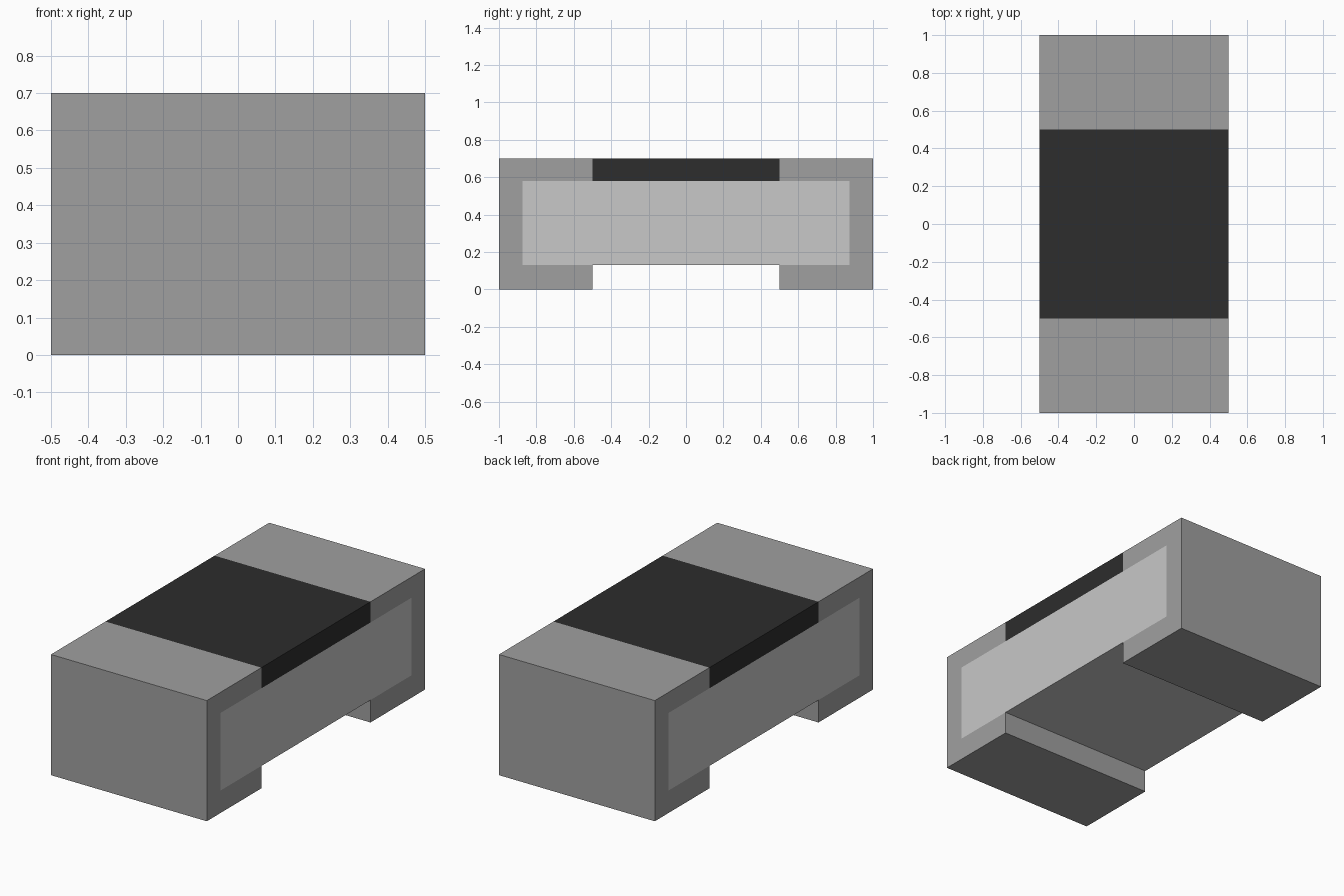
import bpy
import bmesh

if "Cube" in bpy.data.objects:
    bpy.data.objects.remove(bpy.data.objects["Cube"], do_unlink=True)

HALF_WIDTH = 0.5
LENGTH, CAP, CORE = 1.0, 0.5, 0.875    # half lengths along y
BOTTOM, TOP, HEIGHT = 0.13, 0.58, 0.7  # core underside, core top, full height


def material(name, level):
    mat = bpy.data.materials.new(name)
    mat.use_nodes = True
    color = (level, level, level, 1)
    mat.diffuse_color = color
    bsdf = next(n for n in mat.node_tree.nodes if n.type == "BSDF_PRINCIPLED")
    bsdf.inputs["Base Color"].default_value = color
    return mat


def extrude_profile(name, points, mat):
    """Extrude a (y, z) outline across the full width."""
    bm = bmesh.new()
    face = bm.faces.new([bm.verts.new((-HALF_WIDTH, y, z)) for y, z in points])
    result = bmesh.ops.extrude_face_region(bm, geom=[face])
    verts = [v for v in result["geom"] if isinstance(v, bmesh.types.BMVert)]
    bmesh.ops.translate(bm, verts=verts, vec=(2 * HALF_WIDTH, 0, 0))
    bmesh.ops.recalc_face_normals(bm, faces=bm.faces)
    mesh = bpy.data.meshes.new(name)
    bm.to_mesh(mesh)
    bm.free()
    mesh.materials.append(mat)
    obj = bpy.data.objects.new(name, mesh)
    bpy.context.collection.objects.link(obj)
    return obj


def rectangle(half, low, high):
    return [(-half, low), (half, low), (half, high), (-half, high)]


metal = material("terminal grey", 0.352)
ceramic = material("ceramic light grey", 0.578)
black = material("coating black", 0.026)

# Ceramic core and the dark coating on top of it
extrude_profile("ceramic_core", rectangle(CORE, BOTTOM, TOP), ceramic)
extrude_profile("top_coating", rectangle(CAP, TOP, HEIGHT), black)

# C-shaped metal terminals wrapping both ends
wrap = [(LENGTH, 0), (CAP, 0), (CAP, BOTTOM), (CORE, BOTTOM),
        (CORE, TOP), (CAP, TOP), (CAP, HEIGHT), (LENGTH, HEIGHT)]
for name, side in (("front_terminal", -1), ("back_terminal", 1)):
    extrude_profile(name, [(side * y, z) for y, z in wrap], metal)
